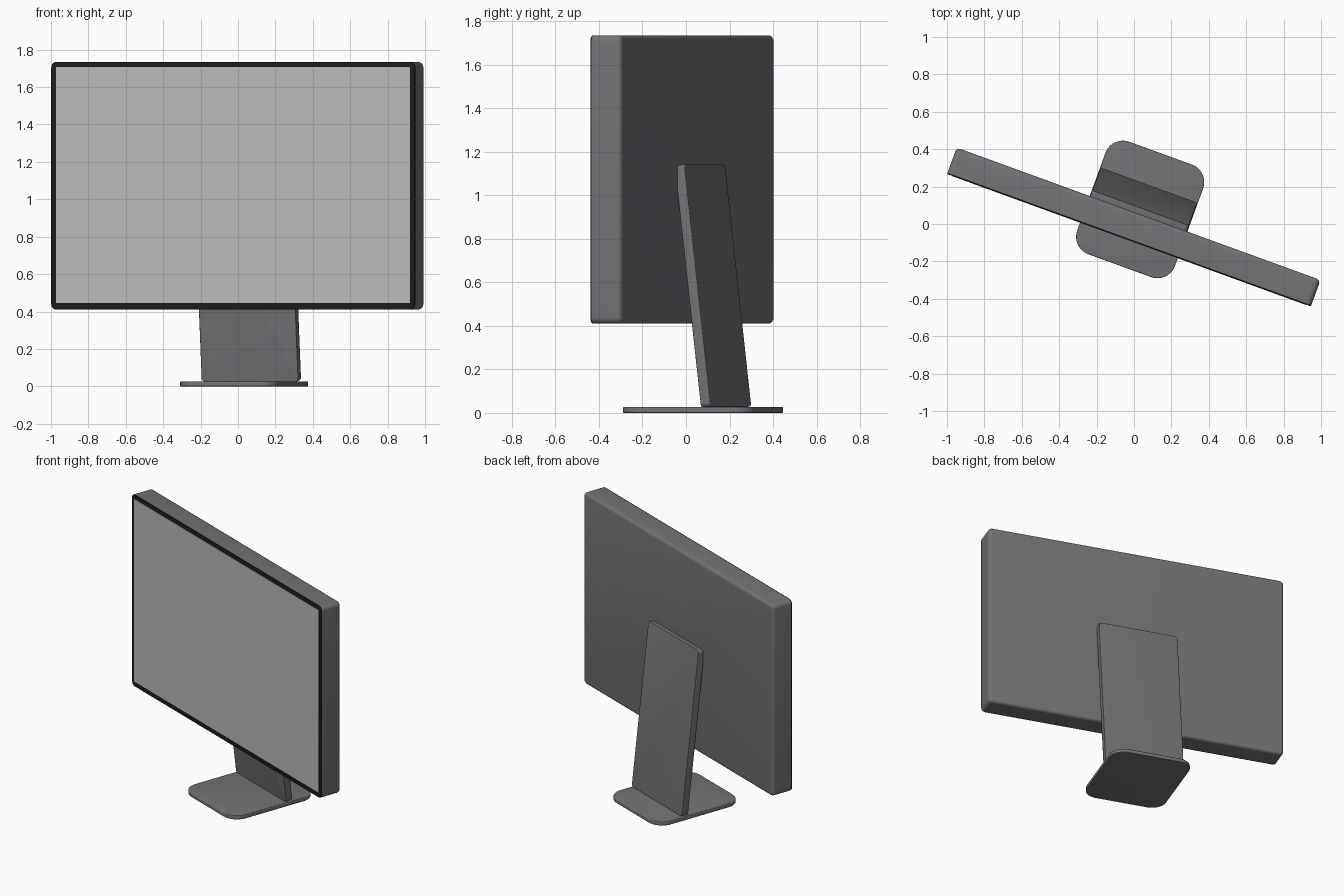
import bpy, bmesh, math
from mathutils import Matrix, Vector

cube = bpy.data.objects.get("Cube")
if cube:
    bpy.data.objects.remove(cube, do_unlink=True)


def make_material(name, color):
    mat = bpy.data.materials.new(name)
    mat.use_nodes = True
    rgba = (*color, 1)
    mat.diffuse_color = rgba
    mat.node_tree.nodes["Principled BSDF"].inputs["Base Color"].default_value = rgba
    return mat


metal = make_material("grey metal", (0.168, 0.173, 0.178))
black = make_material("black bezel", (0.012, 0.012, 0.012))
glass = make_material("light grey screen", (0.5, 0.5, 0.5))

# The whole monitor is swivelled about the vertical axis
SWIVEL = Matrix.Translation((0.033, 0.078, 0)) @ Matrix.Rotation(math.radians(-20), 4, 'Z')
UPRIGHT = Matrix.Rotation(math.radians(90), 4, 'X')


def rounded_slab(name, width, height, radius, depth, placement, mat,
                 back_bevel=0, front_bevel=0, segments=6):
    """Rounded rectangle in XY, extruded along +Z, with optional rim bevels."""
    bm = bmesh.new()
    verts = []
    for corner, (sx, sy) in enumerate(((1, 1), (-1, 1), (-1, -1), (1, -1))):
        cx, cy = sx * (width / 2 - radius), sy * (height / 2 - radius)
        for i in range(segments + 1):
            a = math.pi / 2 * (corner + i / segments)
            verts.append(bm.verts.new((cx + radius * math.cos(a), cy + radius * math.sin(a), 0)))
    cap = bm.faces.new(verts)
    extruded = bmesh.ops.extrude_face_region(bm, geom=[cap], use_keep_orig=True)
    top = [g for g in extruded["geom"] if isinstance(g, bmesh.types.BMVert)]
    bmesh.ops.translate(bm, verts=top, vec=Vector((0, 0, depth)))
    bmesh.ops.recalc_face_normals(bm, faces=bm.faces)
    for level, size in ((0, back_bevel), (depth, front_bevel)):
        if size:
            rim = [e for e in bm.edges if all(abs(v.co.z - level) < 1e-5 for v in e.verts)]
            bmesh.ops.bevel(bm, geom=rim, offset=size, segments=4, profile=0.5, affect='EDGES')
    bm.transform(SWIVEL @ placement)
    mesh = bpy.data.meshes.new(name)
    bm.to_mesh(mesh)
    bm.free()
    mesh.materials.append(mat)
    obj = bpy.data.objects.new(name, mesh)
    bpy.context.collection.objects.link(obj)
    bpy.ops.object.select_all(action='DESELECT')
    obj.select_set(True)
    bpy.context.view_layer.objects.active = obj
    bpy.ops.object.shade_smooth_by_angle(angle=math.radians(35))
    return obj


# Foot plate
rounded_slab("base_plate", 0.556, 0.64, 0.1, 0.027, Matrix.Identity(4), metal,
             0.003, 0.005, segments=10)

# Leaning support
lean = Matrix.Rotation(math.radians(96.6), 4, 'X')
rounded_slab("stand", 0.55, 1.12, 0.02, 0.048,
             Matrix.Translation((0, 0.049, 0.583)) @ lean @ Matrix.Translation((0, 0, -0.024)),
             metal, 0.004, 0.004)

# Housing, bezel and display, stacked from back to front
middle = 1.0725
rounded_slab("screen_housing", 2.07, 1.325, 0.03, 0.143,
             Matrix.Translation((0, -0.025, middle)) @ UPRIGHT, metal, 0.022)
rounded_slab("screen_bezel", 2.07, 1.325, 0.03, 0.007,
             Matrix.Translation((0, -0.168, middle)) @ UPRIGHT, black, 0, 0.003)
rounded_slab("display", 2.015, 1.262, 0.004, 0.004,
             Matrix.Translation((0, -0.173, middle + 0.003)) @ UPRIGHT, glass, segments=2)
